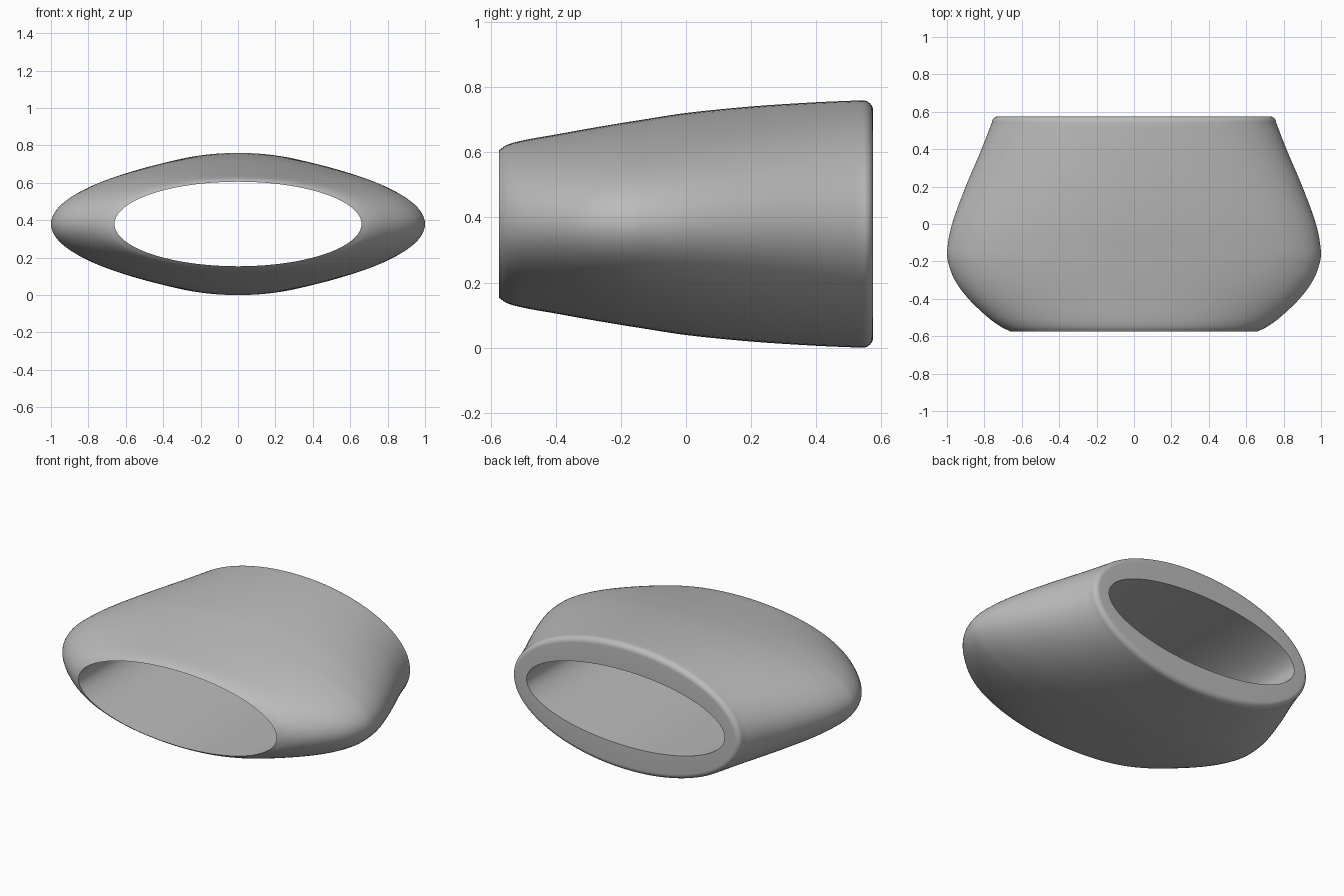
import bpy, bmesh, math

if "Cube" in bpy.data.objects:
    bpy.data.objects.remove(bpy.data.objects["Cube"], do_unlink=True)

SEGMENTS = 128
CENTRE_Z = 0.38
BORE = (0.66, 0.226)
FRONT, BACK, ROUND = -0.575, 0.575, 0.033

# Outer shell: depth y, half width, half height
KEYS = [
    (-0.575, 0.66, 0.226), (-0.55, 0.71, 0.243), (-0.5, 0.78, 0.257),
    (-0.4, 0.885, 0.275), (-0.3, 0.958, 0.293), (-0.2, 0.995, 0.31),
    (-0.13, 0.998, 0.321), (0.0, 0.973, 0.341), (0.2, 0.9, 0.361),
    (0.4, 0.815, 0.374), (0.542, 0.76, 0.38),
]


def slope(i, c):
    a, b = KEYS[max(i - 1, 0)], KEYS[min(i + 1, len(KEYS) - 1)]
    return (b[c] - a[c]) / (b[0] - a[0])


def smooth_sections(steps=5):
    """Cubic interpolation between the key sections."""
    out = []
    for i in range(len(KEYS) - 1):
        p, q = KEYS[i], KEYS[i + 1]
        h = q[0] - p[0]
        for s in range(steps):
            t = s / steps
            u = 1 - t
            vals = [u * u * (1 + 2 * t) * p[c] + t * t * (3 - 2 * t) * q[c]
                    + h * t * u * (u * slope(i, c) - t * slope(i + 1, c))
                    for c in (1, 2)]
            out.append((p[0] + h * t, *vals))
    return out + [KEYS[-1]]


# Shell sections, rounded back lip, then the straight bore
sections = smooth_sections()
_, wide, tall = KEYS[-1]
for k in range(1, 9):
    a = k / 8 * math.pi / 2
    inset = ROUND * (1 - math.cos(a))
    sections.append((BACK - ROUND + ROUND * math.sin(a), wide - inset, tall - inset))
bore_steps = 8
for k in range(bore_steps):
    sections.append((BACK + (FRONT - BACK) * k / bore_steps, *BORE))

bm = bmesh.new()
rings = []
for y, rx, rz in sections:
    angles = [2 * math.pi * n / SEGMENTS for n in range(SEGMENTS)]
    rings.append([bm.verts.new((rx * math.cos(a), y, CENTRE_Z + rz * math.sin(a)))
                  for a in angles])

# The last bore ring joins the front edge, closing the solid
for i, ring in enumerate(rings):
    nxt = rings[(i + 1) % len(rings)]
    for n in range(SEGMENTS):
        m = (n + 1) % SEGMENTS
        bm.faces.new((ring[n], ring[m], nxt[m], nxt[n]))
bmesh.ops.recalc_face_normals(bm, faces=bm.faces)

mesh = bpy.data.meshes.new("oval_sleeve")
bm.to_mesh(mesh)
bm.free()
sleeve = bpy.data.objects.new("oval_sleeve", mesh)
bpy.context.collection.objects.link(sleeve)

# Plain grey finish
grey = bpy.data.materials.new("plain_grey")
grey.use_nodes = True
colour = (0.5, 0.5, 0.5, 1)
grey.diffuse_color = colour
grey.node_tree.nodes["Principled BSDF"].inputs["Base Color"].default_value = colour
mesh.materials.append(grey)

bpy.ops.object.select_all(action="DESELECT")
sleeve.select_set(True)
bpy.context.view_layer.objects.active = sleeve
bpy.ops.object.shade_smooth_by_angle(angle=math.radians(35))
